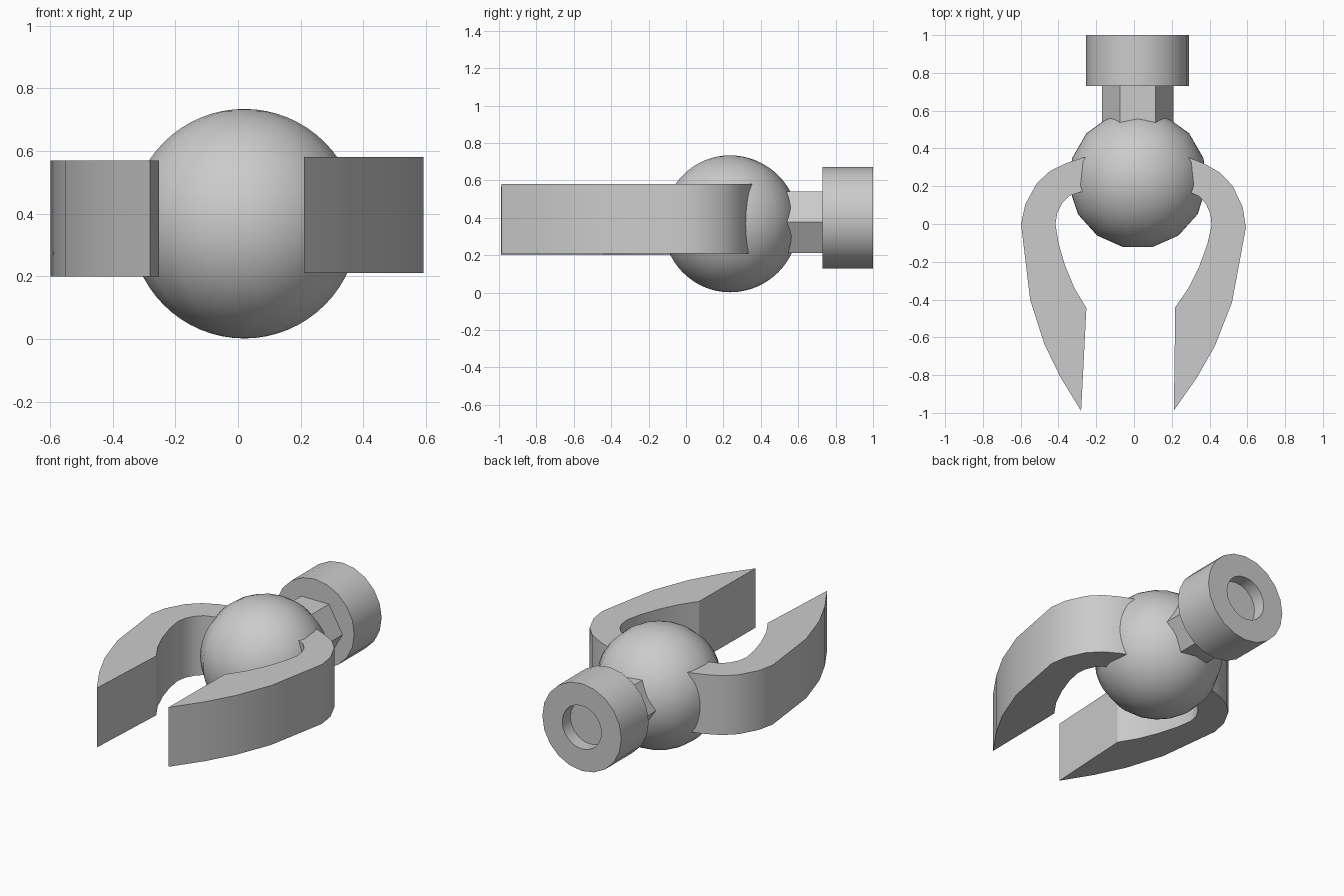
import bpy, bmesh
from math import sin, cos, pi, radians
from mathutils import Vector, Matrix

if "Cube" in bpy.data.objects:
    bpy.data.objects.remove(bpy.data.objects["Cube"])


def finish(name, bm, angle=32):
    bmesh.ops.remove_doubles(bm, verts=bm.verts, dist=1e-5)
    bmesh.ops.recalc_face_normals(bm, faces=bm.faces)
    mesh = bpy.data.meshes.new(name)
    bm.to_mesh(mesh)
    bm.free()
    obj = bpy.data.objects.new(name, mesh)
    bpy.context.collection.objects.link(obj)
    bpy.ops.object.select_all(action='DESELECT')
    obj.select_set(True)
    bpy.context.view_layer.objects.active = obj
    bpy.ops.object.shade_smooth_by_angle(angle=radians(angle))
    return obj


def lathe(name, profile, start, axis, center, sides):
    """Revolve (radius, height) points about an axis, first at the start direction."""
    bm = bmesh.new()
    start, axis, center = Vector(start), Vector(axis), Vector(center)
    verts = [bm.verts.new(center + start * r + axis * h) for r, h in profile]
    edges = [bm.edges.new(pair) for pair in zip(verts, verts[1:])]
    bmesh.ops.spin(bm, geom=verts + edges, cent=center, axis=axis,
                   angle=2 * pi, steps=sides, use_merge=False)
    bmesh.ops.remove_doubles(bm, verts=bm.verts, dist=1e-5)
    return finish(name, bm)


def slab(name, outline, z0, z1):
    """Extrude a flat outline upwards."""
    bm = bmesh.new()
    face = bm.faces.new([bm.verts.new((x, y, z0)) for x, y in outline])
    up = bmesh.ops.extrude_face_region(bm, geom=[face], use_keep_orig=True)["geom"]
    bmesh.ops.translate(bm, vec=(0, 0, z1 - z0),
                        verts=[v for v in up if isinstance(v, bmesh.types.BMVert)])
    return finish(name, bm)


# Ball body: fine arc, fifteen sides around
R = 0.366
arc = [(R * sin(pi * i / 32), -R * cos(pi * i / 32)) for i in range(33)]
lathe("ball_body", arc, (0, 1, 0), (0, 0, 1), (0.02, 0.235, 0.368), 15)

# Six-sided neck
lathe("hex_neck", [(0, 0.42), (0.19, 0.42), (0.19, 0.74), (0, 0.74)],
      (1, 0, 0), (0, 1, 0), (0.02, 0, 0.377), 6)

# Collar with a shallow socket at the back
lathe("socket_collar",
      [(0, 0.73), (0.272, 0.73), (0.272, 1), (0.135, 1), (0.135, 0.92), (0, 0.92)],
      (1, 0, 0), (0, 1, 0), (0.018, 0, 0.4), 20)

# Pincers: the right one is the left mirrored and turned slightly inwards
left = [(-0.2, 0.36), (-0.27, 0.352), (-0.36, 0.322), (-0.445, 0.28), (-0.515, 0.215),
        (-0.575, 0.105), (-0.598, 0), (-0.55, -0.4), (-0.475, -0.635), (-0.39, -0.81),
        (-0.28, -0.99), (-0.252, -0.445), (-0.315, -0.34), (-0.365, -0.22), (-0.4, -0.1),
        (-0.416, 0), (-0.406, 0.06), (-0.38, 0.11), (-0.34, 0.15), (-0.28, 0.17), (-0.2, 0.18)]
turn = Matrix.Rotation(radians(-3.7), 2)
pivot = Vector((0.3, 0))
right = [turn @ (Vector((-x, y)) - pivot) + pivot - Vector((0.005, 0)) for x, y in left]
slab("left_pincer", left, 0.2, 0.57)
slab("right_pincer", right, 0.21, 0.58)
